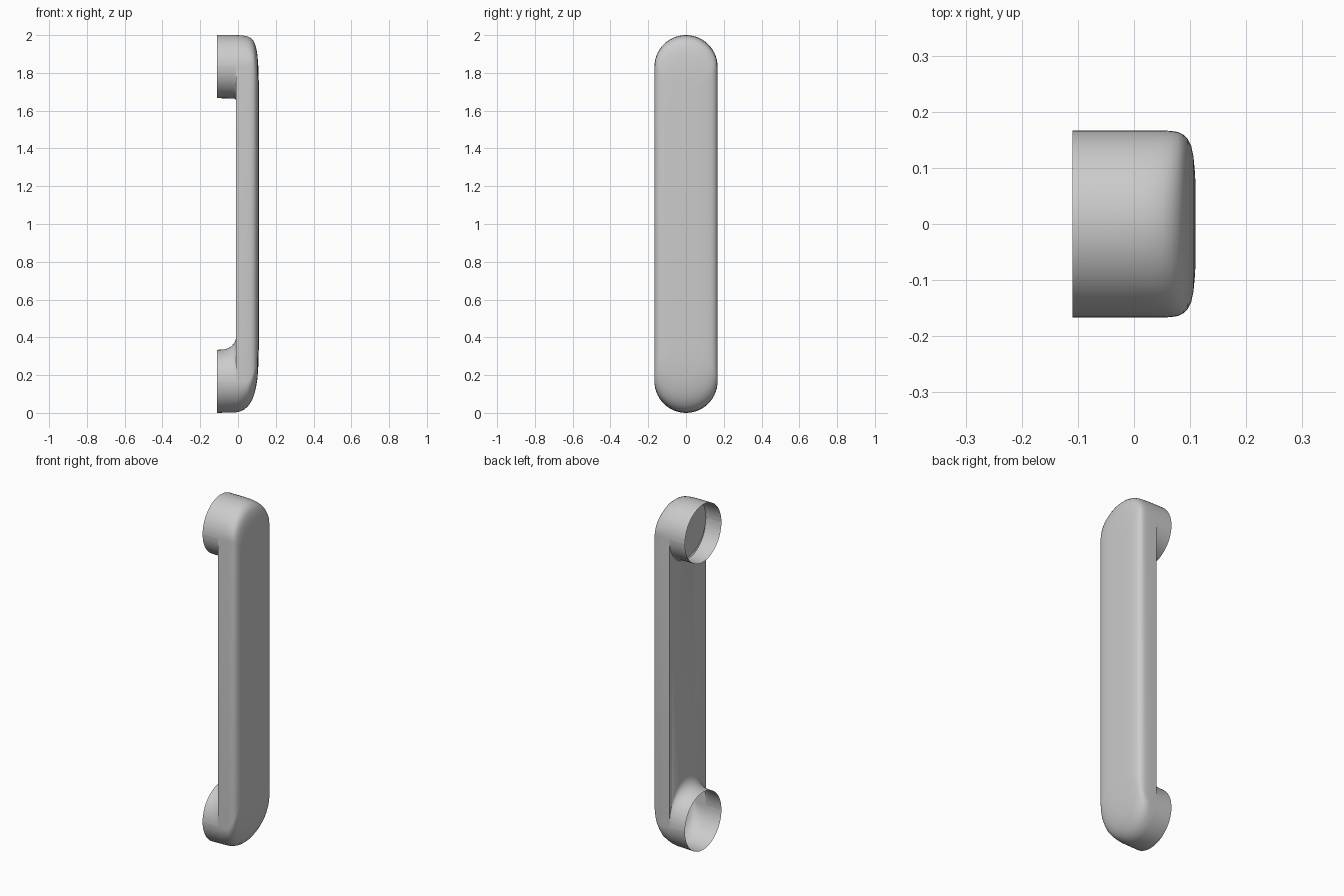
import bpy, bmesh
from math import sin, cos, pi

if "Cube" in bpy.data.objects:
    bpy.data.objects.remove(bpy.data.objects["Cube"])

R, M = 0.167, 28          # half width, segments per half circle
LOW, HIGH = R, 2 - R      # centres of the two feet
BACK, REAR = -0.11, -0.01  # open foot rims, rear face of the bar


def arc(bm, x, zc, w, h):
    """Half ellipse of verts from +y to -y; the sign of h sets its direction."""
    return [bm.verts.new((x, w * cos(pi * i / M), zc + h * sin(pi * i / M)))
            for i in range(M + 1)]


def bridge(bm, rows, closed=False):
    for a, b in zip(rows, rows[1:]):
        n = len(a)
        for i in range(n if closed else n - 1):
            j = (i + 1) % n
            bm.faces.new((a[i], a[j], b[j], b[i]))


def finish(bm, name):
    bmesh.ops.remove_doubles(bm, verts=bm.verts, dist=1e-5)
    bmesh.ops.recalc_face_normals(bm, faces=bm.faces)
    me = bpy.data.meshes.new(name)
    bm.to_mesh(me)
    bm.free()
    ob = bpy.data.objects.new(name, me)
    bpy.context.collection.objects.link(ob)
    bpy.ops.object.select_all(action='DESELECT')
    ob.select_set(True)
    bpy.context.view_layer.objects.active = ob
    bpy.ops.object.shade_smooth_by_angle(angle=0.7)
    return ob


bm = bmesh.new()

# Rounded front shell: x, side inset, bottom inset, top inset
rings = []
for x, s, b, t in [(REAR, 0, .003, 0), (.01, 0, .007, .001), (.03, 0, .016, .003),
                   (.05, .0003, .032, .007), (.065, .001, .052, .014),
                   (.078, .003, .076, .025), (.088, .008, .105, .042),
                   (.096, .016, .138, .068), (.102, .028, .175, .1),
                   (.106, .047, .22, .14), (.109, .08, .28, .19),
                   (.110, .115, .34, .25)]:
    w = R - s
    cb, ct = max(R, b + .8 * w), max(R, t + .8 * w)
    low = arc(bm, x, cb, w, b - cb)
    top = arc(bm, x, 2 - ct, w, ct - t)
    rings.append(low + top[::-1])
bridge(bm, rings, closed=True)
bm.faces.new(rings[-1])

# Outer halves of the feet
bridge(bm, [arc(bm, BACK, LOW, R, -R), arc(bm, REAR, LOW, R, .003 - R)])
bridge(bm, [arc(bm, BACK, HIGH, R, R), arc(bm, REAR, HIGH, R, R)])

# Inner halves of the feet, flaring into the flat rear face of the bar
lower = [arc(bm, x, LOW, R, h) for x, h in
         [(BACK, R), (-.08, .168), (-.055, .174), (-.036, .185),
          (-.022, .2), (-.014, .215), (REAR, .235)]]
upper = [arc(bm, x, HIGH, R, -h) for x, h in
         [(BACK, R), (-.025, .168), (-.015, .171), (REAR, .178)]]
bridge(bm, lower + upper[::-1])
finish(bm, "handle_shell")

# Floor inside the upper foot
bm = bmesh.new()
a, b = arc(bm, REAR, HIGH, R, R), arc(bm, REAR, HIGH, R, -R)
bm.faces.new(a + b[-2:0:-1])
bmesh.ops.delete(bm, geom=[v for v in bm.verts if not v.link_faces], context='VERTS')
finish(bm, "upper_foot_floor")
